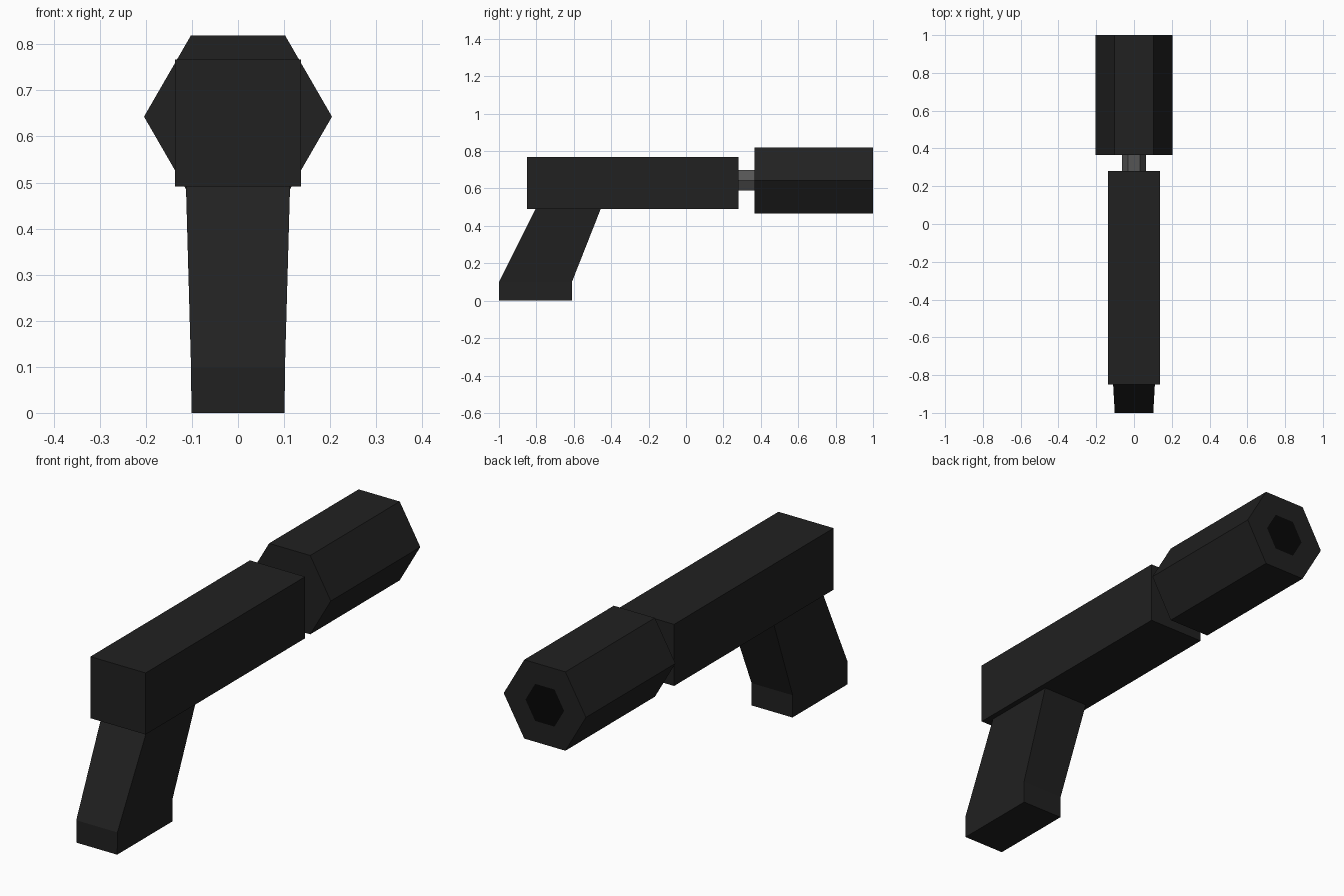
import bpy, bmesh
from math import cos, sin, tau

if "Cube" in bpy.data.objects:
    bpy.data.objects.remove(bpy.data.objects["Cube"])

AXIS_Z = 0.643


def material(name, shade):
    mat = bpy.data.materials.new(name)
    mat.diffuse_color = (shade, shade, shade, 1)
    mat.use_nodes = True
    mat.node_tree.nodes["Principled BSDF"].inputs["Base Color"].default_value = mat.diffuse_color
    return mat


BLACK = material("black", 0.015)
STEEL = material("steel", 0.09)
BORE = material("bore", 0.002)


def loft(name, sections, mat):
    """Skin equal-length rings of points and cap both ends."""
    bm = bmesh.new()
    rings = [[bm.verts.new(p) for p in ring] for ring in sections]
    n = len(rings[0])
    for a, b in zip(rings, rings[1:]):
        for i in range(n):
            j = (i + 1) % n
            bm.faces.new((a[i], a[j], b[j], b[i]))
    bm.faces.new(rings[0])
    bm.faces.new(rings[-1])
    bmesh.ops.recalc_face_normals(bm, faces=bm.faces)
    mesh = bpy.data.meshes.new(name)
    bm.to_mesh(mesh)
    bm.free()
    mesh.materials.append(mat)
    obj = bpy.data.objects.new(name, mesh)
    bpy.context.collection.objects.link(obj)
    return obj


def hexagon(r, y):
    return [(r * cos(i * tau / 6), y, AXIS_Z + r * sin(i * tau / 6)) for i in range(6)]


def rectangle(hx, y0, y1, z):
    return [(-hx, y0, z), (hx, y0, z), (hx, y1, z), (-hx, y1, z)]


# Rectangular body
loft("body", [rectangle(0.137, -0.85, 0.28, z) for z in (0.491, 0.767)], BLACK)

# Raked grip with an upright foot
loft("grip", [rectangle(0.101, -1.0, -0.61, 0.0),
              rectangle(0.102, -1.0, -0.61, 0.10),
              rectangle(0.113, -0.803, -0.455, 0.493)], BLACK)

# Thin connector between body and front tube
loft("connector", [hexagon(0.063, y) for y in (0.275, 0.37)], STEEL)

# Hexagonal front tube, its end face inset for the dark bore
tube = loft("front_tube", [hexagon(0.204, y) for y in (0.366, 1.0)], BLACK)
tube.data.materials.append(BORE)
bm = bmesh.new()
bm.from_mesh(tube.data)
end = max(bm.faces, key=lambda f: f.calc_center_median().y)
bmesh.ops.inset_region(bm, faces=[end], thickness=0.108)
end.material_index = 1
bm.to_mesh(tube.data)
bm.free()
